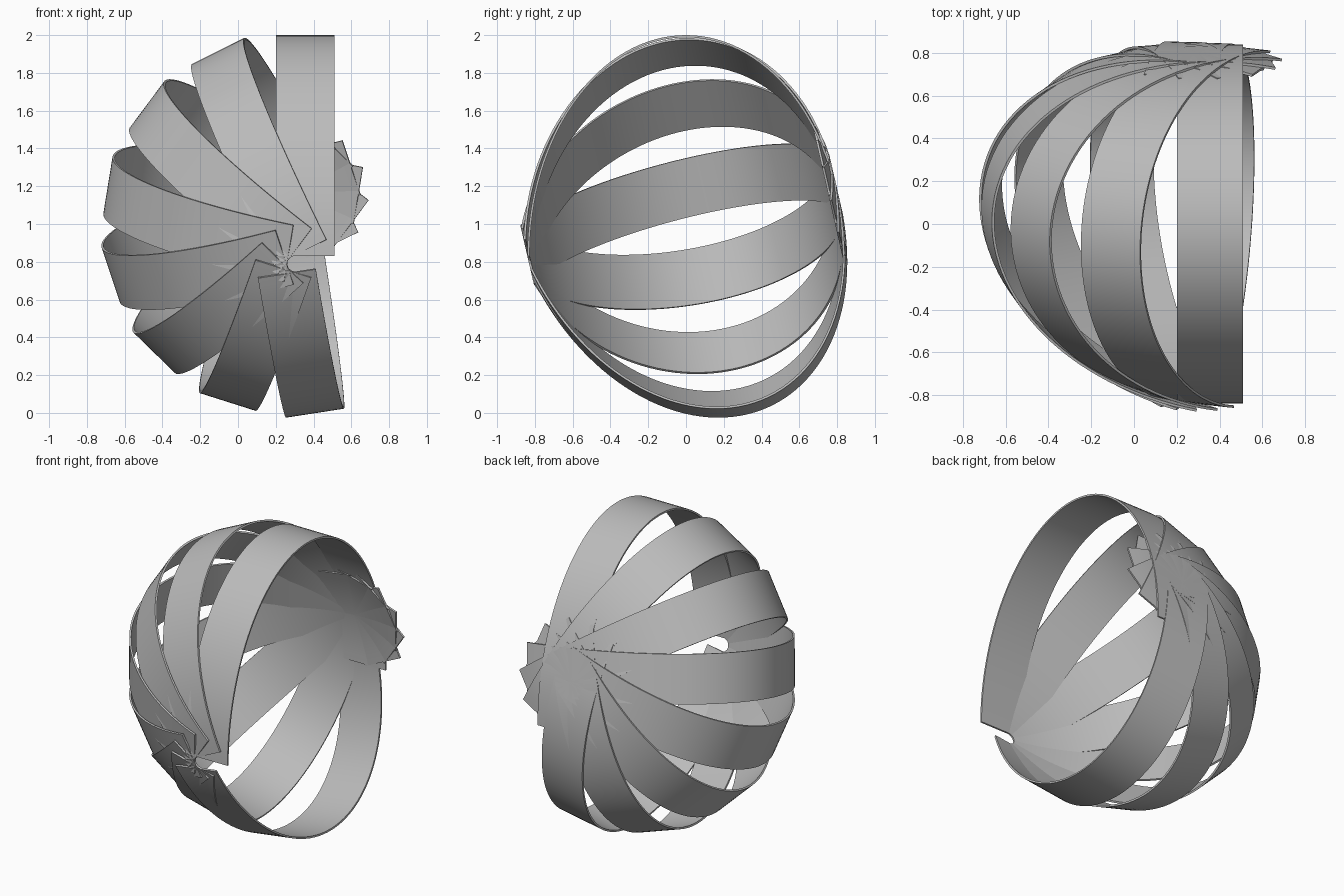
import bpy
import bmesh
from math import sin, cos, pi, radians
from mathutils import Matrix, Vector

old = bpy.data.objects.get("Cube")
if old:
    bpy.data.objects.remove(old, do_unlink=True)

# Plain grey material
grey = bpy.data.materials.new("plain_grey")
grey.use_nodes = True
colour = (0.5, 0.5, 0.5, 1)
grey.diffuse_color = colour
grey.node_tree.nodes["Principled BSDF"].inputs["Base Color"].default_value = colour

BANDS, STEP, TILT = 8, radians(27), radians(12.9)
LEFT, RIGHT, BASE = 0.2, 0.51, 0.83
HALF_DEPTH, HEIGHT, THICK, SEGMENTS = 0.84, 1.17, 0.012, 64

# The bands fan out around an axis that rises toward the back
pivot = Vector((0.303, 0, 0.977))
axis = Vector((0, -cos(TILT), -sin(TILT)))


def arch_point(x, t, inset):
    return (x, -(HALF_DEPTH - inset) * cos(t), BASE + (HEIGHT - inset) * sin(t))


def make_band(name, angle):
    """Half-ellipse strap with thickness, turned about the tilted axis."""
    bm = bmesh.new()
    rings = []
    for i in range(SEGMENTS + 1):
        t = pi * i / SEGMENTS
        corners = [(LEFT, 0), (RIGHT, 0), (RIGHT, THICK), (LEFT, THICK)]
        rings.append([bm.verts.new(arch_point(x, t, d)) for x, d in corners])
    for a, b in zip(rings, rings[1:]):
        for j in range(4):
            k = (j + 1) % 4
            bm.faces.new((a[j], a[k], b[k], b[j]))
    bm.faces.new(rings[0])
    bm.faces.new(rings[-1])
    bmesh.ops.recalc_face_normals(bm, faces=bm.faces)
    turn = Matrix.Translation(pivot) @ Matrix.Rotation(angle, 4, axis) @ Matrix.Translation(-pivot)
    bm.transform(turn)
    mesh = bpy.data.meshes.new(name)
    bm.to_mesh(mesh)
    bm.free()
    mesh.materials.append(grey)
    band = bpy.data.objects.new(name, mesh)
    bpy.context.collection.objects.link(band)
    return band


# Fan of curved bands
bpy.ops.object.select_all(action="DESELECT")
for n in range(BANDS):
    band = make_band(f"curved_band_{n + 1}", n * STEP)
    band.select_set(True)
    bpy.context.view_layer.objects.active = band
bpy.ops.object.shade_smooth_by_angle(angle=radians(30))
